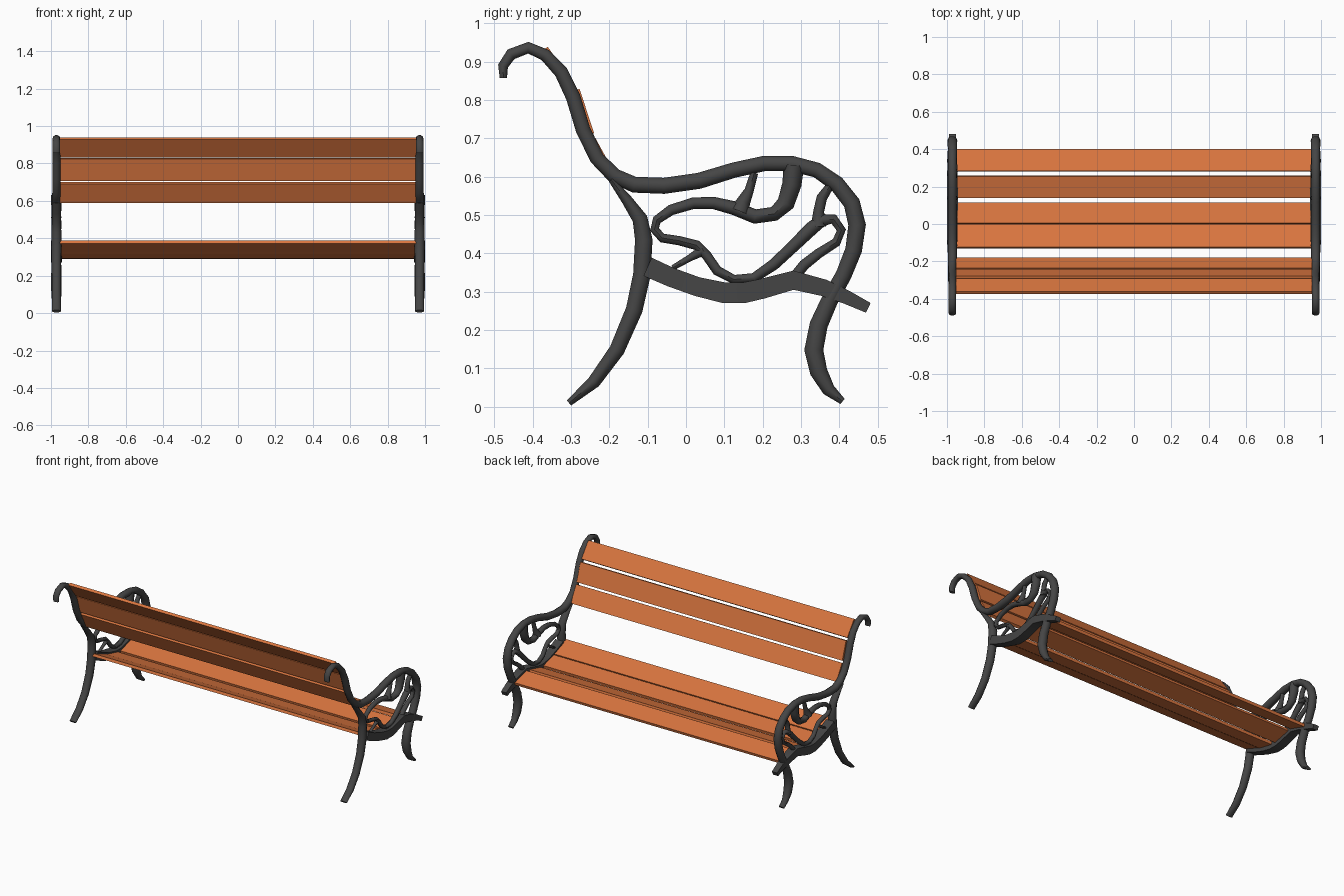
import bpy, math
from mathutils import Vector

FRAME_X = 0.971


def material(name, rgb):
    m = bpy.data.materials.new(name)
    m.diffuse_color = (*rgb, 1)
    return m


iron = material("dark iron", (0.06, 0.06, 0.06))
wood = material("orange wood", (0.70, 0.18, 0.05))


def make(name, verts, faces, mat):
    me = bpy.data.meshes.new(name)
    me.from_pydata(verts, [], faces)
    me.materials.append(mat)
    ob = bpy.data.objects.new(name, me)
    bpy.context.collection.objects.link(ob)
    return ob


def bar(name, pts, min_x=0.02, sides=10, phase=0.0, angle=50):
    """Sweep an oval section along (y, z, radius) points; mirrored to both ends."""
    n = len(pts)
    verts, faces = [], []
    grow = 1 / math.cos(phase)
    for i, (y, z, r) in enumerate(pts):
        a, b = pts[max(i - 1, 0)], pts[min(i + 1, n - 1)]
        t = Vector((b[0] - a[0], b[1] - a[1])).normalized()
        rx = max(r * 1.1, min_x) if min_x else r
        for k in range(sides):
            th = phase + 2 * math.pi * k / sides
            u, v = math.cos(th) * rx * grow, math.sin(th) * r * grow
            verts.append((FRAME_X + u, y - t.y * v, z + t.x * v))
    for i in range(n - 1):
        for k in range(sides):
            j = (k + 1) % sides
            faces.append((i * sides + k, (i + 1) * sides + k,
                          (i + 1) * sides + j, i * sides + j))
    faces.append(tuple(range(sides)))
    faces.append(tuple(reversed(range((n - 1) * sides, n * sides))))
    ob = make(name, verts, faces, iron)
    # centred origin, so the mirror works across x = 0
    ob.modifiers.new("both ends", 'MIRROR')
    bpy.context.view_layer.objects.active = ob
    ob.select_set(True)
    bpy.ops.object.mode_set(mode='EDIT')
    bpy.ops.mesh.select_all(action='SELECT')
    bpy.ops.mesh.normals_make_consistent(inside=False)
    bpy.ops.object.mode_set(mode='OBJECT')
    bpy.ops.object.shade_smooth_by_angle(angle=math.radians(angle))
    ob.select_set(False)


# Back post, armrest and front leg in one sweep
bar("back_post_arm_and_front_leg", [
    (-.476, .857, .010), (-.477, .888, .014), (-.456, .919, .016), (-.411, .936, .016),
    (-.367, .917, .017), (-.325, .872, .019), (-.294, .807, .020), (-.268, .721, .020),
    (-.232, .648, .020), (-.187, .602, .021), (-.135, .579, .022), (-.057, .576, .022),
    (.034, .589, .022), (.125, .617, .021), (.203, .634, .021), (.276, .634, .021),
    (.341, .617, .021), (.393, .581, .022), (.432, .531, .023), (.446, .474, .024),
    (.437, .409, .023), (.411, .344, .022), (.375, .279, .023), (.346, .214, .025),
    (.333, .148, .026), (.346, .091, .024), (.372, .044, .018), (.408, .014, .009)])

# Rear leg
bar("rear_leg", [
    (-.195, .592, .008), (-.154, .539, .015), (-.120, .490, .021), (-.110, .435, .024),
    (-.115, .344, .024), (-.135, .253, .023), (-.180, .148, .021), (-.240, .065, .018),
    (-.305, .010, .009)], min_x=0.024)

# Seat support
bar("seat_support", [
    (-.10, .365, .026), (-.04, .338, .025), (.03, .313, .025), (.10, .297, .027),
    (.15, .297, .027), (.20, .308, .026), (.28, .330, .025), (.36, .310, .022),
    (.42, .285, .018), (.475, .258, .014)],
    min_x=0.018, sides=4, phase=math.pi / 4, angle=30)

# Ornamental scroll under the armrest
bar("arm_scroll", [
    (.281, .630, .027), (.276, .580, .025), (.260, .530, .023), (.230, .503, .019),
    (.180, .496, .019), (.125, .518, .018), (.073, .531, .016), (.020, .531, .015),
    (-.039, .513, .014), (-.076, .487, .012), (-.082, .462, .012), (-.062, .440, .012),
    (-.018, .433, .012), (.028, .421, .013), (.055, .393, .013), (.081, .355, .013),
    (.125, .332, .012), (.177, .336, .013), (.229, .371, .015), (.281, .420, .016),
    (.326, .464, .018), (.355, .487, .017), (.385, .489, .013), (.405, .461, .012),
    (.392, .429, .012), (.346, .400, .013), (.308, .370, .014), (.280, .335, .014)],
    min_x=0.014, sides=8)
bar("scroll_spur", [(.178, .610, .010), (.165, .565, .012), (.150, .535, .018),
                    (.140, .510, .026)], min_x=0.014, sides=8)
bar("scroll_front_link", [(.378, .580, .010), (.354, .545, .014), (.346, .510, .014),
                          (.345, .470, .020)], min_x=0.014, sides=8)
bar("scroll_brace", [(.045, .408, .014), (.010, .388, .009), (-.035, .362, .007)],
    min_x=0.010, sides=8)


def slat(name, p, q, thick=0.018, half=0.953):
    """Plank spanning the bench, section running from p to q in (y, z)."""
    p, q = Vector(p), Vector(q)
    d = (q - p).normalized()
    nrm = Vector((-d.y, d.x)) * thick / 2
    sec = [p + nrm, p - nrm, q - nrm, q + nrm]
    verts = [(x, c.x, c.y) for x in (-half, half) for c in sec]
    faces = [(0, 1, 2, 3), (7, 6, 5, 4)] + [
        (i, i + 4, (i + 1) % 4 + 4, (i + 1) % 4) for i in range(4)]
    ob = make(name, verts, faces, wood)
    # all faces outward
    ob.data.flip_normals()


# Seat and backrest planks follow the curve of the frame
slats = {
    "seat_slat": [((-.127, .381), (-.004, .332)), ((.002, .328), (.114, .302)),
                  ((.142, .300), (.257, .329)), ((.282, .333), (.398, .298))],
    "backrest_slat": [((-.188, .594), (-.244, .696)), ((-.248, .710), (-.286, .826)),
                      ((-.298, .838), (-.368, .933))],
}
for name, sections in slats.items():
    for i, (p, q) in enumerate(sections):
        slat(f"{name}_{i + 1}", p, q)
